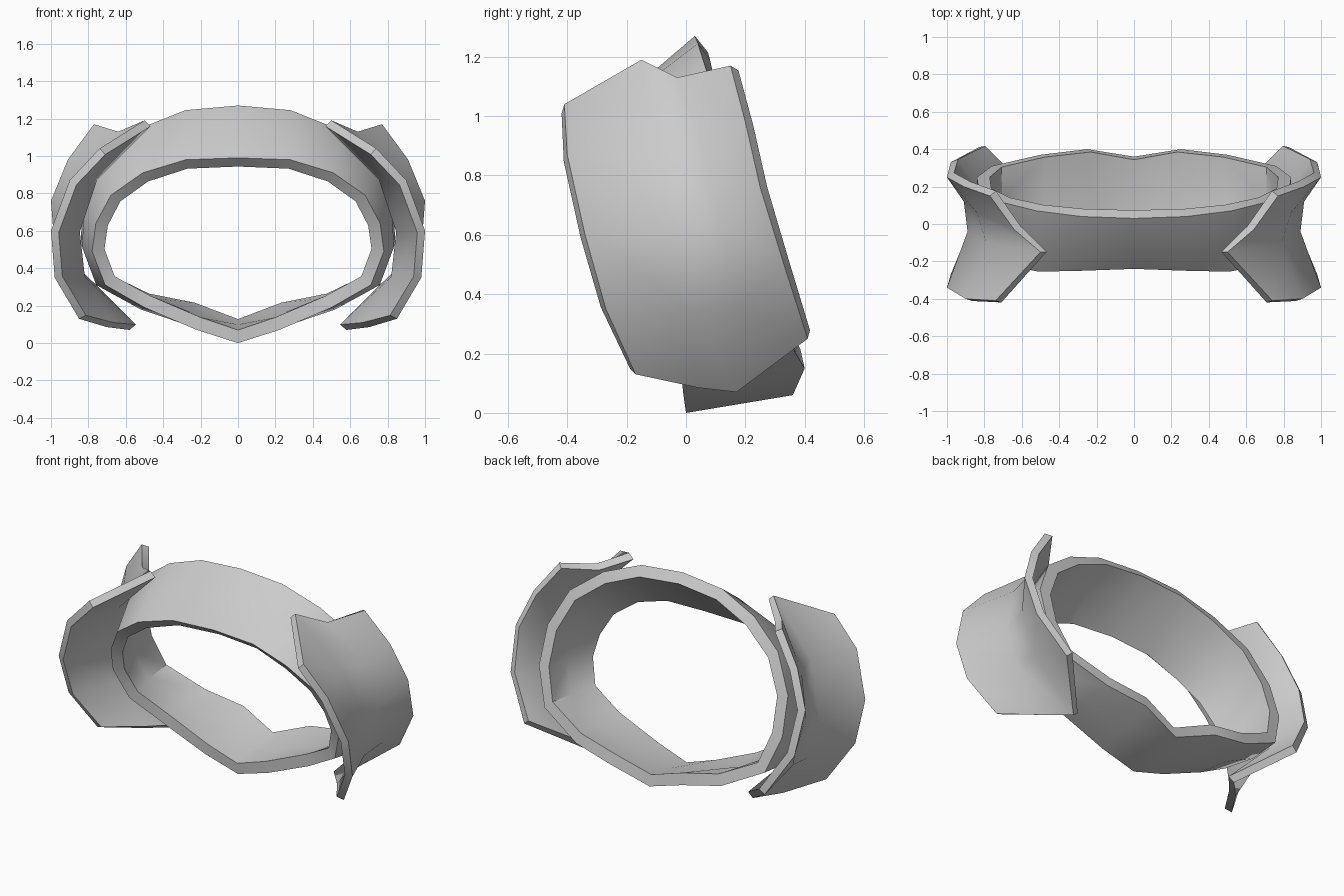
import bpy
import math
from mathutils import Vector

if "Cube" in bpy.data.objects:
    bpy.data.objects.remove(bpy.data.objects["Cube"])


def mirrored_sheet(name, columns, thickness):
    """Skin columns of points (front to back, each top to bottom), mirror in x, thicken inwards."""
    rows = len(columns[0])
    verts = [p for col in columns for p in col]
    faces = []
    for j in range(len(columns) - 1):
        for i in range(rows - 1):
            a, b = j * rows + i, (j + 1) * rows + i
            faces.append((a, a + 1, b + 1, b))
    mesh = bpy.data.meshes.new(name)
    mesh.from_pydata([tuple(v) for v in verts], [], faces)
    obj = bpy.data.objects.new(name, mesh)
    bpy.context.collection.objects.link(obj)
    mir = obj.modifiers.new("mirror", 'MIRROR')
    mir.use_clip = True
    sol = obj.modifiers.new("thickness", 'SOLIDIFY')
    sol.thickness = thickness
    sol.offset = -1
    bpy.ops.object.select_all(action='DESELECT')
    obj.select_set(True)
    bpy.context.view_layer.objects.active = obj
    bpy.ops.object.convert(target='MESH')
    bpy.ops.object.shade_smooth_by_angle(angle=math.radians(40))
    return obj


# Leaning waist ring: front and back rims, with a slightly bulged middle
front_rim = [(0, -.24, .99), (.28, -.25, .98), (.51, -.255, .91), (.68, -.22, .79), (.76, -.17, .64),
             (.78, -.12, .49), (.71, -.06, .31), (.5, -.02, .19), (.22, -.01, .07), (0, 0, 0)]
back_rim = [(0, .03, 1.27), (.28, .04, 1.245), (.52, .07, 1.15), (.72, .12, 1.0), (.83, .18, .78),
            (.84, .25, .55), (.76, .31, .33), (.5, .37, .2), (.25, .40, .15), (0, .36, .06)]
middle = []
for f, b in zip(front_rim, back_rim):
    m = (Vector(f) + Vector(b)) / 2
    out = Vector((m.x, 0, m.z - .62)).normalized()
    middle.append(m + out * (.025 if m.z > .1 else 0))
mirrored_sheet("waist_ring", [front_rim, middle, back_rim], .07)

# Side plates: flared at front and back, waisted in between
plate_front = [(.74, -.41, 1.04), (.90, -.40, .87), (1.0, -.34, .6), (.98, -.27, .35), (.85, -.17, .13)]
plate_waist = [(.50, -.15, 1.19), (.79, -.10, .9), (.89, -.04, .6), (.86, .02, .34), (.70, .04, .085)]
plate_rear = [(.64, -.03, 1.13), (.84, .06, .89), (.91, .12, .63), (.87, .18, .36), (.58, .17, .07)]
plate_back = [(.77, .15, 1.17), (.91, .20, .98), (1.0, .25, .76), (.98, .33, .5), (.83, .41, .25)]
mirrored_sheet("side_plates", [plate_front, plate_waist, plate_rear, plate_back], .045)
